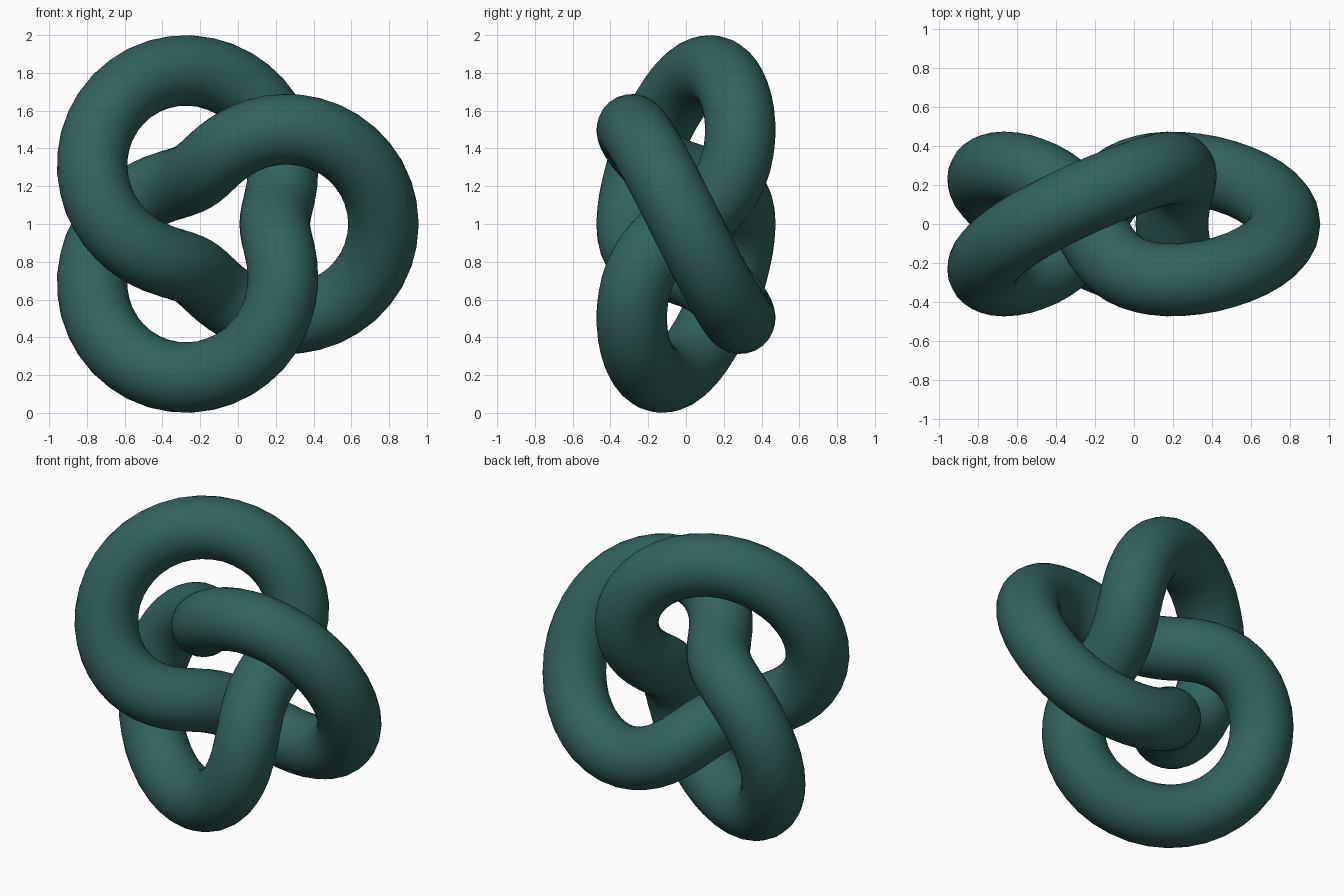
import bpy, bmesh, math
from mathutils import Vector

if "Cube" in bpy.data.objects:
    bpy.data.objects.remove(bpy.data.objects["Cube"])

# Trefoil on a torus: ring radius 2S, tube-path radius S, thickness R
S, R = 0.2875, 0.187
CENTRE = Vector((-0.0925, 0, 1.0))
STEPS, SIDES = 128, 24


def path(t):
    r = S * (2 + math.cos(3 * t))
    return CENTRE + Vector((r * math.cos(2 * t), -S * math.sin(3 * t), r * math.sin(2 * t)))


# Sweep a round section along the knot, framed by the torus normal
bm = bmesh.new()
rings = []
for i in range(STEPS):
    t = 2 * math.pi * i / STEPS
    p = path(t)
    tangent = (path(t + 1e-3) - path(t - 1e-3)).normalized()
    core = CENTRE + Vector((math.cos(2 * t), 0, math.sin(2 * t))) * 2 * S
    normal = (p - core).normalized()
    side = tangent.cross(normal).normalized()
    ring = []
    for j in range(SIDES):
        a = 2 * math.pi * j / SIDES
        ring.append(bm.verts.new(p + R * (math.cos(a) * normal + math.sin(a) * side)))
    rings.append(ring)
for i in range(STEPS):
    a, b = rings[i], rings[(i + 1) % STEPS]
    for j in range(SIDES):
        k = (j + 1) % SIDES
        bm.faces.new((a[j], a[k], b[k], b[j])).smooth = True
bmesh.ops.recalc_face_normals(bm, faces=bm.faces)

mesh = bpy.data.meshes.new("knot")
bm.to_mesh(mesh)
bm.free()
knot = bpy.data.objects.new("knot", mesh)
bpy.context.collection.objects.link(knot)

# Dark teal
mat = bpy.data.materials.new("dark teal")
mat.diffuse_color = (0.030, 0.125, 0.112, 1)
mat.use_nodes = True
mat.node_tree.nodes["Principled BSDF"].inputs["Base Color"].default_value = mat.diffuse_color
mesh.materials.append(mat)
